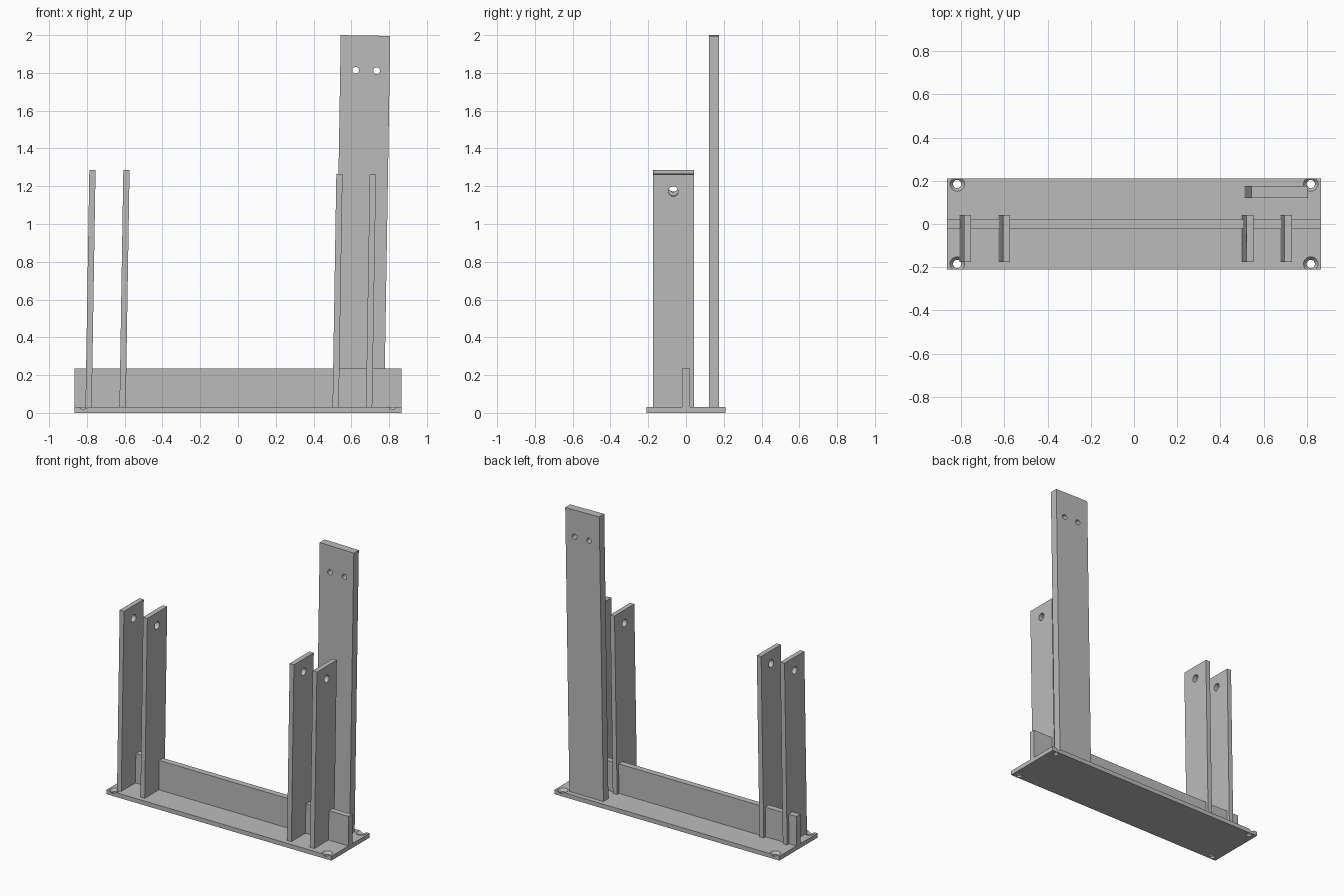
import bpy, bmesh, math
from mathutils import Matrix

cube = bpy.data.objects.get("Cube")
if cube:
    bpy.data.objects.remove(cube, do_unlink=True)

grey = bpy.data.materials.new("plain grey")
grey.use_nodes = True
COLOUR = (0.5, 0.5, 0.5, 1)
grey.diffuse_color = COLOUR
grey.node_tree.nodes["Principled BSDF"].inputs["Base Color"].default_value = COLOUR

LEAN = math.radians(0.93)
FLOOR = 0.03


def finish(name, bm):
    mesh = bpy.data.meshes.new(name)
    bm.to_mesh(mesh)
    bm.free()
    mesh.materials.append(grey)
    obj = bpy.data.objects.new(name, mesh)
    bpy.context.collection.objects.link(obj)
    return obj


def box(name, x, y, z):
    """Box from (min, max) pairs on each axis."""
    bm = bmesh.new()
    size = [b - a for a, b in (x, y, z)]
    mid = [(a + b) / 2 for a, b in (x, y, z)]
    bmesh.ops.create_cube(bm, size=1, matrix=Matrix.Translation(mid) @ Matrix.Diagonal((*size, 1)))
    return finish(name, bm)


def cone(r1, r2, depth, matrix):
    bm = bmesh.new()
    bmesh.ops.create_cone(bm, cap_ends=True, segments=32, radius1=r1, radius2=r2,
                          depth=depth, matrix=matrix)
    return finish("hole_cutter", bm)


def drill(obj, cutters):
    """Cut each hole, bake the result, and remove the cutters."""
    for c in cutters:
        c.hide_render = True
        mod = obj.modifiers.new("hole", 'BOOLEAN')
        mod.operation, mod.solver, mod.object = 'DIFFERENCE', 'EXACT', c
    bpy.context.view_layer.update()
    graph = bpy.context.evaluated_depsgraph_get()
    baked = bpy.data.meshes.new_from_object(obj.evaluated_get(graph))
    obj.modifiers.clear()
    obj.data = baked
    for c in cutters:
        bpy.data.objects.remove(c, do_unlink=True)


def lean(obj, x):
    """Tip a part slightly to +x about its foot."""
    foot = Matrix.Translation((x, 0, FLOOR))
    obj.data.transform(foot @ Matrix.Rotation(LEAN, 4, 'Y'))


# Base plate with countersunk corner holes
base = box("base_plate", (-0.865, 0.865), (-0.21, 0.21), (0, FLOOR))
cutters = []
for sx in (-1, 1):
    for sy in (-1, 1):
        x, y = sx * 0.818, sy * 0.185
        cutters.append(cone(0.019, 0.019, 0.2, Matrix.Translation((x, y, 0))))
        cutters.append(cone(0.018, 0.034, 0.02, Matrix.Translation((x, y, 0.0205))))
drill(base, cutters)

# Stiffening rib along the base
box("base_rib", (-0.865, 0.865), (-0.021, 0.021), (0.02, 0.235))

# Two pairs of leaning uprights, each with a pin hole near the top
for name, x, top in (("right_outer_upright", -0.791, 1.287), ("right_inner_upright", -0.611, 1.286),
                     ("left_inner_upright", 0.517, 1.266), ("left_outer_upright", 0.694, 1.263)):
    post = box(name, (-0.0165, 0.0165), (-0.176, 0.042), (-0.01, top - FLOOR))
    pin = Matrix.Translation((0, -0.067, top - FLOOR - 0.09)) @ Matrix.Rotation(math.pi / 2, 4, 'Y')
    drill(post, [cone(0.026, 0.026, 0.2, pin)])
    lean(post, x)

# Tall back board with two screw holes
board = box("tall_board", (-0.131, 0.131), (0.121, 0.176), (-0.01, 1.968))
turn = Matrix.Rotation(math.pi / 2, 4, 'X')
drill(board, [cone(0.018, 0.018, 0.3, Matrix.Translation((dx, 0.15, 1.783)) @ turn)
              for dx in (-0.049, 0.062)])
lean(board, 0.643)

# Smooth hole walls, crisp edges
bpy.context.view_layer.update()
for o in bpy.context.view_layer.objects:
    o.select_set(o.type == 'MESH')
bpy.context.view_layer.objects.active = base
bpy.ops.object.shade_smooth_by_angle(angle=math.radians(30))
